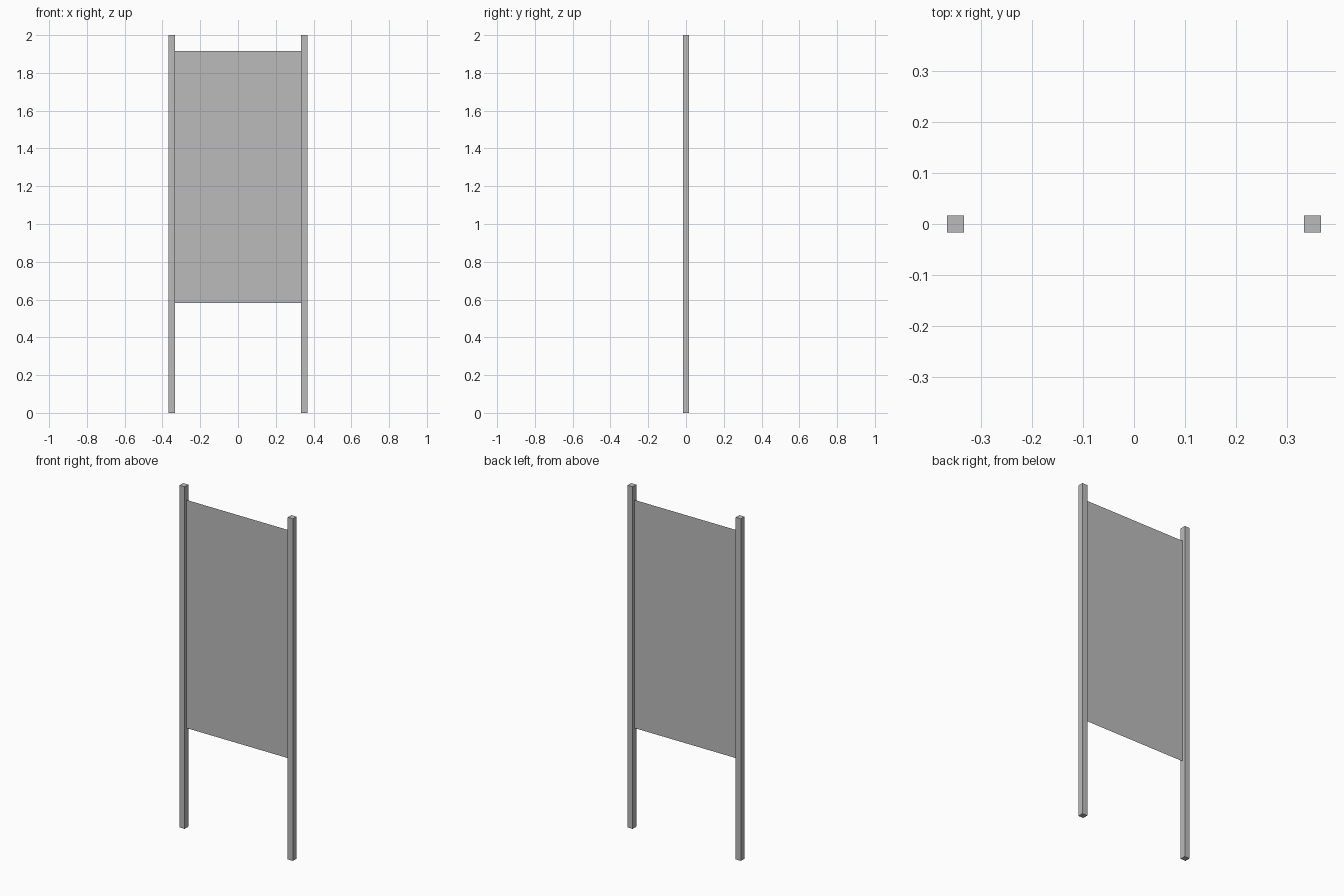
import bpy

cube = bpy.data.objects.get("Cube")
if cube:
    bpy.data.objects.remove(cube, do_unlink=True)

HEIGHT = 2.0
POST = 1 / 30            # square post thickness
SPACING = 0.35           # post centre distance from the middle
PANEL_LOW, PANEL_HIGH = 0.583, 1.917

# Plain grey for every part
grey = bpy.data.materials.new("plain_grey")
grey.use_nodes = True
colour = (0.5, 0.5, 0.5, 1)
grey.diffuse_color = colour
grey.node_tree.nodes["Principled BSDF"].inputs["Base Color"].default_value = colour


def add_part(name, verts, faces):
    mesh = bpy.data.meshes.new(name)
    mesh.from_pydata(verts, [], faces)
    mesh.materials.append(grey)
    obj = bpy.data.objects.new(name, mesh)
    bpy.context.collection.objects.link(obj)
    return obj


# Two square posts
for name, side in (("left_post", 1), ("right_post", -1)):
    bpy.ops.mesh.primitive_cube_add(size=1, location=(side * SPACING, 0, HEIGHT / 2))
    post = bpy.context.object
    post.name = name
    post.scale = (POST, POST, HEIGHT)
    bpy.ops.object.transform_apply(location=False, rotation=False, scale=True)
    post.data.materials.append(grey)

# Thin sheet spanning between the posts
edge = SPACING - POST / 2
add_part("panel",
         [(-edge, 0, PANEL_LOW), (edge, 0, PANEL_LOW),
          (edge, 0, PANEL_HIGH), (-edge, 0, PANEL_HIGH)],
         [(0, 1, 2, 3)])
